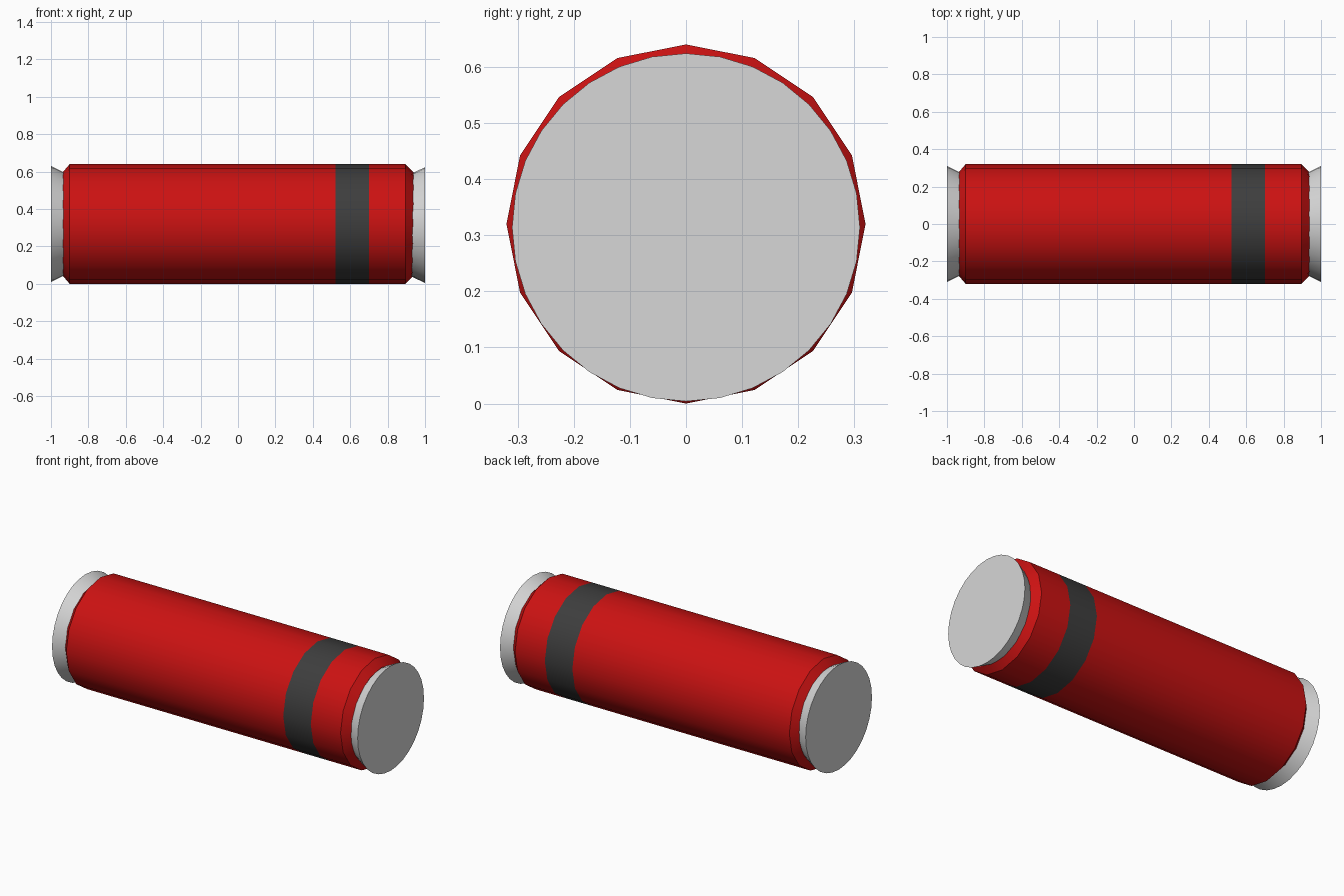
import bpy
import bmesh
from math import cos, sin, tau, radians

cube = bpy.data.objects.get("Cube")
if cube:
    bpy.data.objects.remove(cube, do_unlink=True)


def make_material(name, color):
    mat = bpy.data.materials.new(name)
    mat.use_nodes = True
    mat.diffuse_color = (*color, 1)
    mat.node_tree.nodes["Principled BSDF"].inputs["Base Color"].default_value = (*color, 1)
    return mat


red = make_material("red paint", (0.6, 0.006, 0.006))
charcoal = make_material("charcoal band", (0.047, 0.047, 0.047))
metal = make_material("light grey metal", (0.68, 0.68, 0.68))


def lathe_x(name, profile, sides, center_z, mats):
    """Closed solid of revolution along x from (x, radius) points."""
    bm = bmesh.new()
    rings = [[bm.verts.new((x, r * sin(tau * i / sides), center_z + r * cos(tau * i / sides)))
              for i in range(sides)] for x, r in profile]
    for a, b in zip(rings, rings[1:]):
        for i in range(sides):
            j = (i + 1) % sides
            bm.faces.new((a[i], a[j], b[j], b[i]))
    bm.faces.new(rings[0])
    bm.faces.new(rings[-1])
    bmesh.ops.recalc_face_normals(bm, faces=bm.faces)
    mesh = bpy.data.meshes.new(name)
    bm.to_mesh(mesh)
    bm.free()
    for m in mats:
        mesh.materials.append(m)
    obj = bpy.data.objects.new(name, mesh)
    bpy.context.collection.objects.link(obj)
    bpy.ops.object.select_all(action='DESELECT')
    obj.select_set(True)
    bpy.context.view_layer.objects.active = obj
    bpy.ops.object.shade_smooth_by_angle(angle=radians(30))
    return obj


# Sixteen-sided canister body with chamfered ends and a painted band
band = (0.52, 0.70)
body = lathe_x("canister_body",
               [(-0.937, 0.277), (-0.9, 0.32), (band[0], 0.32), (band[1], 0.32),
                (0.895, 0.32), (0.937, 0.277)],
               16, 0.32, [red, charcoal])
for face in body.data.polygons:
    face.material_index = int(band[0] < face.center.x < band[1])

# Flared end caps
for side, sign, z in (("right", -1, 0.32), ("left", 1, 0.314)):
    lathe_x(side + "_end_cap", [(sign * 0.925, 0.273), (sign * 1.0, 0.31)], 32, z, [metal])
